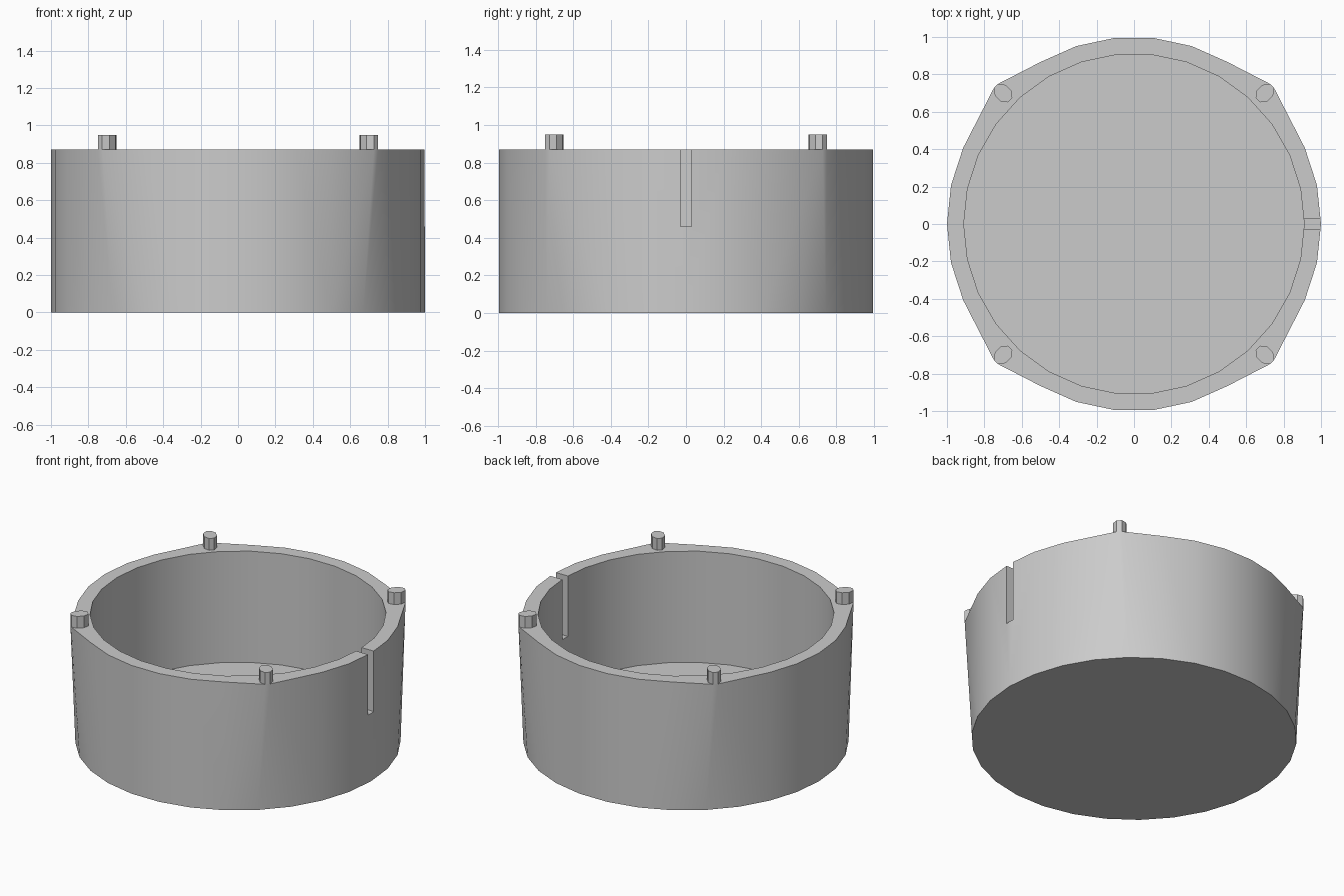
import bpy, bmesh
from math import cos, sin, pi, radians
from mathutils import Vector

cube = bpy.data.objects.get("Cube")
if cube:
    bpy.data.objects.remove(cube)

SIDES = 30
RIM_Z, FLOOR_Z, PEG_Z = 0.87, 0.115, 0.95
INNER_R = 0.91

grey = bpy.data.materials.new("plain grey")
grey.use_nodes = True
colour = (0.6, 0.6, 0.6, 1)
grey.diffuse_color = colour
grey.node_tree.nodes["Principled BSDF"].inputs["Base Color"].default_value = colour


def ring(radius, z):
    return [Vector((radius * cos(2 * pi * i / SIDES), radius * sin(2 * pi * i / SIDES), z))
            for i in range(SIDES)]


def peg_ring(sx, sy, z):
    """Oval with its long axis pointing away from the centre."""
    out = Vector((sx, sy, 0)).normalized()
    side = Vector((-out.y, out.x, 0))
    centre = Vector((sx * 0.7, sy * 0.7, z))
    angles = [pi / 8 + i * pi / 4 for i in range(8)]
    return [centre + out * 0.058 * cos(a) + side * 0.043 * sin(a) for a in angles]


def hull_object(name, points):
    bm = bmesh.new()
    for p in points:
        bm.verts.new(p)
    bmesh.ops.convex_hull(bm, input=bm.verts[:])
    bmesh.ops.dissolve_limit(bm, angle_limit=radians(0.5), verts=bm.verts[:], edges=bm.edges[:])
    bmesh.ops.recalc_face_normals(bm, faces=bm.faces[:])
    mesh = bpy.data.meshes.new(name)
    bm.to_mesh(mesh)
    bm.free()
    mesh.materials.append(grey)
    obj = bpy.data.objects.new(name, mesh)
    bpy.context.collection.objects.link(obj)
    return obj


def cut(target, cutter):
    mod = target.modifiers.new(cutter.name, "BOOLEAN")
    mod.operation = "DIFFERENCE"
    mod.solver = "EXACT"
    mod.object = cutter
    bpy.context.view_layer.objects.active = target
    bpy.ops.object.modifier_apply(modifier=mod.name)
    bpy.data.objects.remove(cutter)


def smooth(obj):
    bpy.ops.object.select_all(action="DESELECT")
    obj.select_set(True)
    bpy.context.view_layer.objects.active = obj
    bpy.ops.object.shade_smooth_by_angle(angle=radians(30))


corners = [(sx, sy) for sx in (-1, 1) for sy in (-1, 1)]

# Round tub flaring out to the four peg corners at the rim
points = ring(1, 0) + ring(1, RIM_Z)
for sx, sy in corners:
    points += peg_ring(sx, sy, RIM_Z)
tub = hull_object("tub", points)

# Hollow inside
cut(tub, hull_object("hollow", ring(INNER_R, FLOOR_Z) + ring(INNER_R, 1.2)))

# Cable slot through the left wall
slot = [Vector((x, y, z)) for x in (0.8, 1.1) for y in (-0.03, 0.03) for z in (0.46, 1.1)]
cut(tub, hull_object("slot", slot))
smooth(tub)

# Locating pegs on the rim
for sx, sy in corners:
    name = ("back" if sy > 0 else "front") + ("_left" if sx > 0 else "_right") + "_peg"
    smooth(hull_object(name, peg_ring(sx, sy, RIM_Z) + peg_ring(sx, sy, PEG_Z)))
